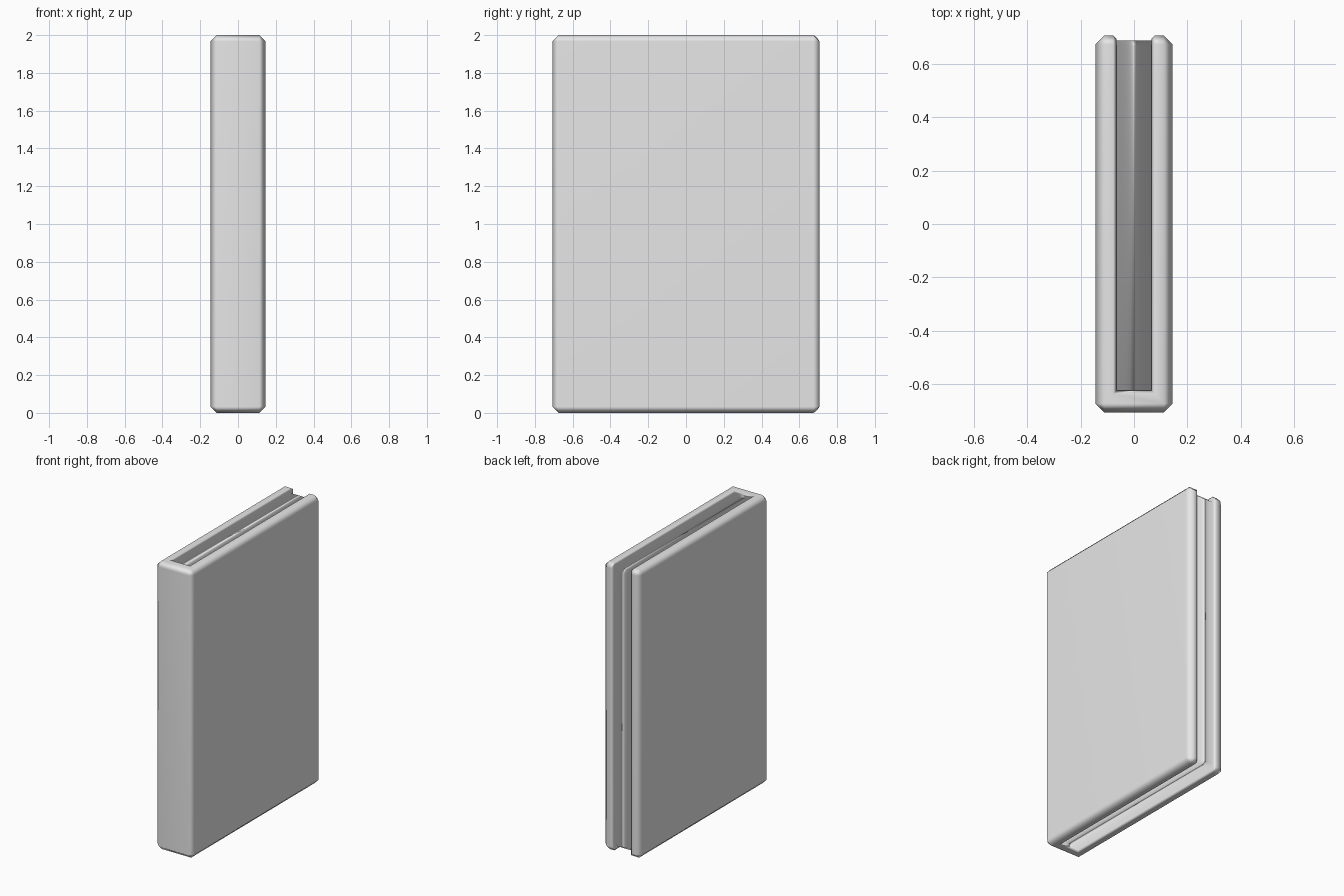
import bpy, bmesh

cube = bpy.data.objects.get("Cube")
if cube:
    bpy.data.objects.remove(cube, do_unlink=True)

grey = bpy.data.materials.new("plain grey")
grey.use_nodes = True
grey.diffuse_color = (0.8, 0.8, 0.8, 1)
grey.node_tree.nodes["Principled BSDF"].inputs["Base Color"].default_value = grey.diffuse_color

HALF_X, HALF_Y, HEIGHT = 0.145, 0.707, 2.0
INNER_X, SPINE_Y = 0.065, -0.625
CHAMFER = 0.033


def extruded(name, outline, z0, z1, weight, chamfer):
    """Extrude a plan outline and chamfer its edges by a weight rule."""
    bm = bmesh.new()
    face = bm.faces.new([bm.verts.new((x, y, z0)) for x, y in outline])
    top = bmesh.ops.extrude_face_region(bm, geom=[face])["geom"]
    verts = [v for v in top if isinstance(v, bmesh.types.BMVert)]
    bmesh.ops.translate(bm, verts=verts, vec=(0, 0, z1 - z0))
    bmesh.ops.recalc_face_normals(bm, faces=bm.faces)
    layer = bm.edges.layers.float.new("bevel_weight_edge")
    for e in bm.edges:
        e[layer] = weight(e)
    mesh = bpy.data.meshes.new(name)
    bm.to_mesh(mesh)
    bm.free()
    mesh.materials.append(grey)
    obj = bpy.data.objects.new(name, mesh)
    bpy.context.collection.objects.link(obj)
    mod = obj.modifiers.new("chamfer", "BEVEL")
    mod.width, mod.segments, mod.limit_method = chamfer, 1, "WEIGHT"
    mod.use_clamp_overlap = False
    mesh.shade_smooth()
    normals = obj.modifiers.new("weighted normals", "WEIGHTED_NORMAL")
    normals.keep_sharp = True
    return obj


# Cover: two boards joined by the spine, wide outer and narrow inner chamfers
def cover_weight(edge):
    mid = (edge.verts[0].co + edge.verts[1].co) / 2
    if abs(mid.x) > HALF_X - 0.01 or mid.y < -HALF_Y + 0.01:
        return 1.0
    if mid.y > HALF_Y - 0.01 and abs(mid.x) > INNER_X + 0.01:
        return 1.0
    if mid.y < SPINE_Y + 0.01 and abs(mid.z - HEIGHT / 2) < 0.1:
        return 0.0
    return 0.4


cover_outline = [(-HALF_X, -HALF_Y), (HALF_X, -HALF_Y), (HALF_X, HALF_Y),
                 (INNER_X, HALF_Y), (INNER_X, SPINE_Y), (-INNER_X, SPINE_Y),
                 (-INNER_X, HALF_Y), (-HALF_X, HALF_Y)]
extruded("cover", cover_outline, 0, HEIGHT, cover_weight, CHAMFER)


# Page block: set in from the cover, chamfered along its fore edge
def page_weight(edge):
    mid = (edge.verts[0].co + edge.verts[1].co) / 2
    return 1.0 if mid.y > 0.6 and abs(mid.x) < 0.01 else 0.0


PAGE_X, PAGE_BACK, PAGE_INSET = INNER_X + 0.001, 0.689, 0.032
page_outline = [(-PAGE_X, SPINE_Y - 0.005), (PAGE_X, SPINE_Y - 0.005),
                (PAGE_X, PAGE_BACK), (-PAGE_X, PAGE_BACK)]
extruded("pages", page_outline, PAGE_INSET, HEIGHT - PAGE_INSET, page_weight, 0.02)
